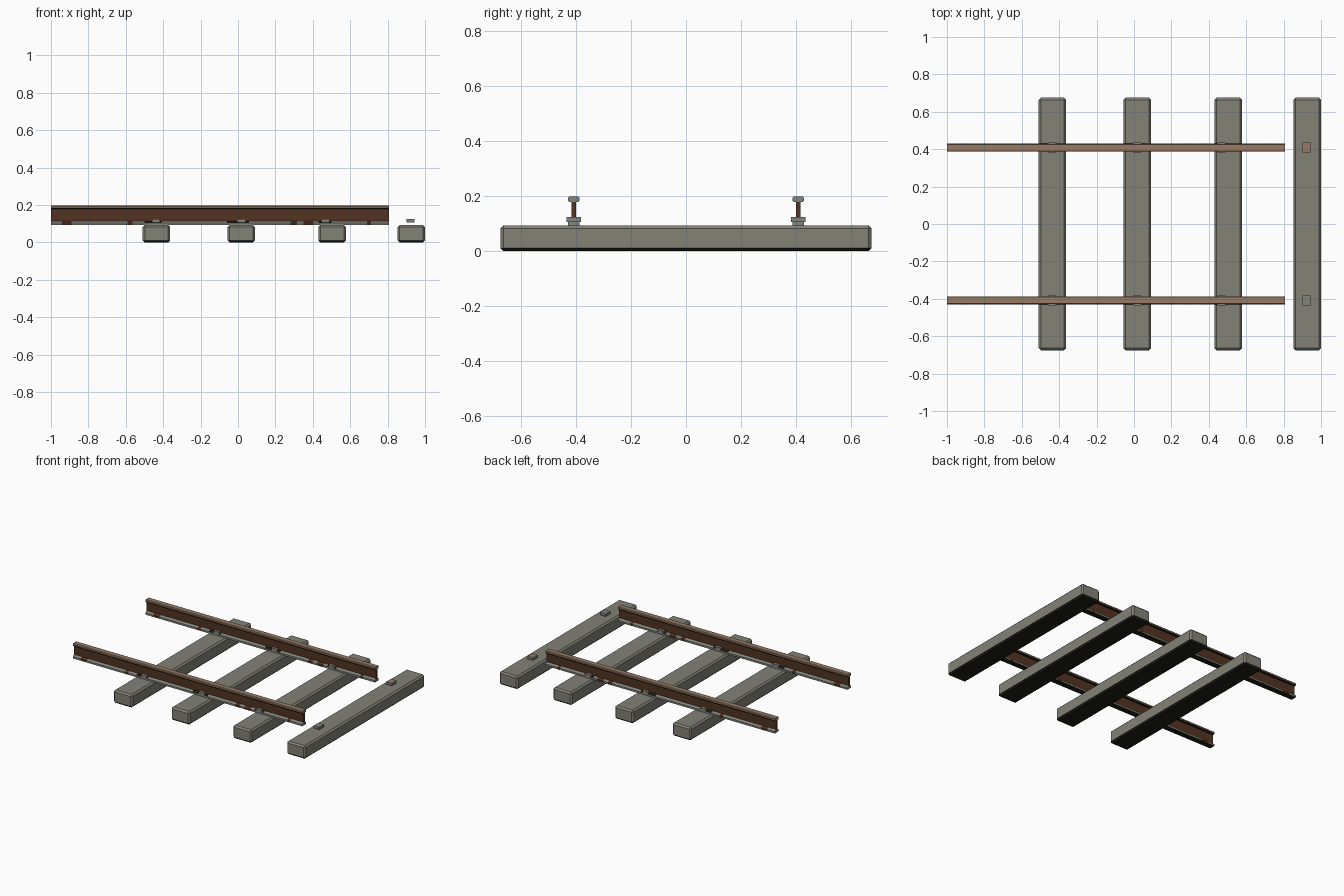
import bpy, bmesh

cube = bpy.data.objects.get("Cube")
if cube:
    bpy.data.objects.remove(cube, do_unlink=True)


def material(name, rgb):
    m = bpy.data.materials.new(name)
    m.use_nodes = True
    color = (*rgb, 1)
    m.diffuse_color = color
    bsdf = m.node_tree.nodes["Principled BSDF"]
    bsdf.inputs["Base Color"].default_value = color
    bsdf.inputs["Roughness"].default_value = 0.8
    return m


concrete = material("grey concrete", (0.225, 0.225, 0.185))
grime = material("black grime", (0.012, 0.012, 0.008))
rust = material("dark rust", (0.085, 0.034, 0.015))
worn = material("worn tan steel", (0.31, 0.2, 0.13))
steel = material("grey steel", (0.22, 0.23, 0.2))


def finish(name, bm, mats, rule):
    """Turn the bmesh into an object, colouring each face by the rule."""
    bmesh.ops.recalc_face_normals(bm, faces=bm.faces)
    bm.normal_update()
    for f in bm.faces:
        f.material_index = mats.index(rule(f.normal, f.calc_center_median()))
    mesh = bpy.data.meshes.new(name)
    bm.to_mesh(mesh)
    bm.free()
    for m in mats:
        mesh.materials.append(m)
    obj = bpy.data.objects.new(name, mesh)
    bpy.context.collection.objects.link(obj)
    return obj


def box(name, center, size, mats, rule, bevel=0):
    bm = bmesh.new()
    bmesh.ops.create_cube(bm, size=1)
    for v in bm.verts:
        v.co = [c + a * s for c, a, s in zip(center, v.co, size)]
    if bevel:
        bmesh.ops.bevel(bm, geom=list(bm.edges), offset=bevel, segments=1,
                        affect='EDGES')
    return finish(name, bm, mats, rule)


def extrusion(name, half, y, stations, mats, rule):
    """Sweep a mirrored (half width, z) outline along x through the stations."""
    outline = half + [(-w, z) for w, z in reversed(half)]
    bm = bmesh.new()
    rings = [[bm.verts.new((x, y + w, z)) for w, z in outline] for x in stations]
    n = len(outline)
    for a, b in zip(rings, rings[1:]):
        for i in range(n):
            j = (i + 1) % n
            bm.faces.new((a[i], a[j], b[j], b[i]))
    bm.faces.new(rings[0])
    bm.faces.new(rings[-1])
    return finish(name, bm, mats, rule)


# Concrete sleepers with dirty undersides
SLEEPERS = [-0.436, 0.0175, 0.503, 0.9265]
for i, x in enumerate(SLEEPERS):
    box(f"sleeper_{i + 1}", (x, 0, 0.0465), (0.147, 1.35, 0.093),
        [concrete, grime],
        lambda n, c: grime if n.z < -0.3 else concrete, bevel=0.011)

# Stain patches along the rail foot as (start, end)
RUSTY = [(-0.94, -0.89), (-0.59, -0.565), (0.28, 0.315), (0.35, 0.4), (0.69, 0.71)]
DIRTY = [(-0.5, -0.41), (-0.06, 0.06), (0.43, 0.5)]
START, END = -1, 0.807
STATIONS = sorted([START, END] + [x for p in RUSTY + DIRTY for x in p])


def within(x, patches):
    return any(a < x < b for a, b in patches)


def head_color(n, c):
    if abs(n.x) > 0.9:
        return steel
    return grime if n.z < -0.3 else worn


def foot_color(n, c):
    if abs(n.x) > 0.9:
        return steel
    if n.z < -0.5:
        return grime
    if within(c.x, RUSTY):
        return rust
    if within(c.x, DIRTY) and n.z > 0.3:
        return grime
    return steel


HEAD = [(0.016, 0.178), (0.021, 0.184), (0.021, 0.193), (0.017, 0.198)]
WEB = [(0.0075, 0.108), (0.0075, 0.18)]
FOOT = [(0.0215, 0.092), (0.0215, 0.105), (0.0075, 0.115)]

for side, y in (("right", 0.408), ("left", -0.408)):
    label = "back" if y > 0 else "front"
    # Rail built from head, web and foot
    extrusion(f"{label}_rail_head", HEAD, y, [START, END],
              [worn, steel, grime], head_color)
    extrusion(f"{label}_rail_web", WEB, y, [START, END],
              [rust], lambda n, c: rust)
    extrusion(f"{label}_rail_foot", FOOT, y, STATIONS,
              [steel, rust, grime], foot_color)
    # Fastening plates over the foot
    top = worn if y > 0 else steel
    for i, x in enumerate([-0.438, 0.0175, 0.468, 0.922]):
        box(f"{label}_rail_plate_{i + 1}", (x, y, 0.1155), (0.044, 0.054, 0.018),
            [steel, worn, grime],
            lambda n, c: top if n.z > 0.5 else grime if n.z < -0.5 else steel)
